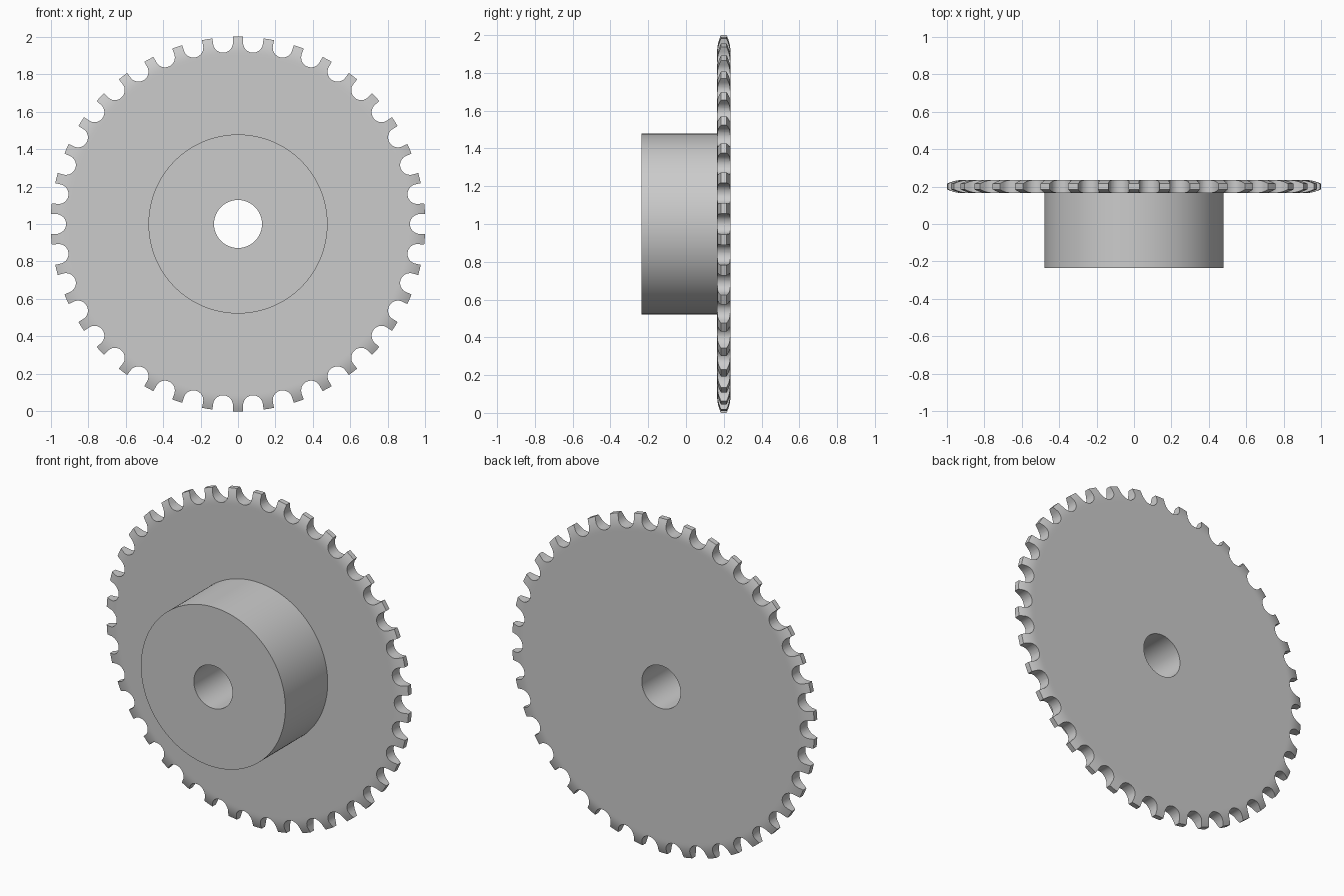
import bpy, bmesh, math
from mathutils import Matrix, Vector

cube = bpy.data.objects.get("Cube")
if cube:
    bpy.data.objects.remove(cube, do_unlink=True)

TEETH = 38
SEGMENTS = TEETH * 6
BORE, HUB, RIM = 0.128, 0.478, 1.0
FRONT, PLATE, BACK = -0.235, 0.165, 0.235
CENTRE = Vector((0, 0, 1))

steel = bpy.data.materials.new("plain grey steel")
steel.use_nodes = True
colour = (0.6, 0.6, 0.6, 1)
steel.diffuse_color = colour
steel.node_tree.nodes["Principled BSDF"].inputs["Base Color"].default_value = colour


def add_object(name, bm):
    bmesh.ops.recalc_face_normals(bm, faces=bm.faces[:])
    mesh = bpy.data.meshes.new(name)
    bm.to_mesh(mesh)
    bm.free()
    mesh.materials.append(steel)
    obj = bpy.data.objects.new(name, mesh)
    obj.location = CENTRE
    bpy.context.collection.objects.link(obj)
    return obj


def lathe(profile):
    """Turn a closed (radius, y) profile around the y axis."""
    bm = bmesh.new()
    rings = []
    for i in range(SEGMENTS):
        a = math.tau * i / SEGMENTS
        rings.append([bm.verts.new((r * math.sin(a), y, r * math.cos(a)))
                      for r, y in profile])
    n = len(profile)
    for i, ring in enumerate(rings):
        other = rings[(i + 1) % SEGMENTS]
        for j in range(n):
            k = (j + 1) % n
            bm.faces.new((ring[j], ring[k], other[k], other[j]))
    return bm


# Hub and plate in one turned body, with rounded tooth flanks
middle = (PLATE + BACK) / 2
half = (BACK - PLATE) / 2
flank = [(0.9, half)]
for i in range(7):
    t = i / 6
    flank.append((0.915 + (RIM - 0.915) * t, half - 0.02 * t * t))
profile = [(BORE, FRONT), (HUB, FRONT), (HUB, PLATE)]
profile += [(r, middle - h) for r, h in flank]
profile += [(r, middle + h) for r, h in reversed(flank)]
profile += [(BORE, BACK)]
sprocket = add_object("sprocket", lathe(profile))

# Roller gaps between the teeth
GAP_RADIUS, GAP_CENTRE = 0.053, 0.971
gap = [(-0.058, 1.06), (-GAP_RADIUS, GAP_CENTRE)]
for i in range(1, 16):
    a = math.pi * (1 + i / 16)
    gap.append((GAP_RADIUS * math.cos(a), GAP_CENTRE + GAP_RADIUS * math.sin(a)))
gap += [(GAP_RADIUS, GAP_CENTRE), (0.058, 1.06)]

bm = bmesh.new()
for i in range(TEETH):
    turn = Matrix.Rotation(math.tau * (i + 0.5) / TEETH, 3, 'Y')
    face = bm.faces.new([bm.verts.new(turn @ Vector((x, 0.1, z))) for x, z in gap])
    out = bmesh.ops.extrude_face_region(bm, geom=[face], use_keep_orig=True)
    moved = [v for v in out["geom"] if isinstance(v, bmesh.types.BMVert)]
    bmesh.ops.translate(bm, verts=moved, vec=(0, 0.2, 0))
cutter = add_object("gap_cutter", bm)
cutter.hide_render = True

cut = sprocket.modifiers.new("roller gaps", 'BOOLEAN')
cut.operation = 'DIFFERENCE'
cut.solver = 'EXACT'
cut.object = cutter

bpy.ops.object.select_all(action='DESELECT')
sprocket.select_set(True)
bpy.context.view_layer.objects.active = sprocket
bpy.ops.object.modifier_apply(modifier=cut.name)
bpy.data.objects.remove(cutter, do_unlink=True)
bpy.ops.object.shade_smooth_by_angle(angle=math.radians(30))
